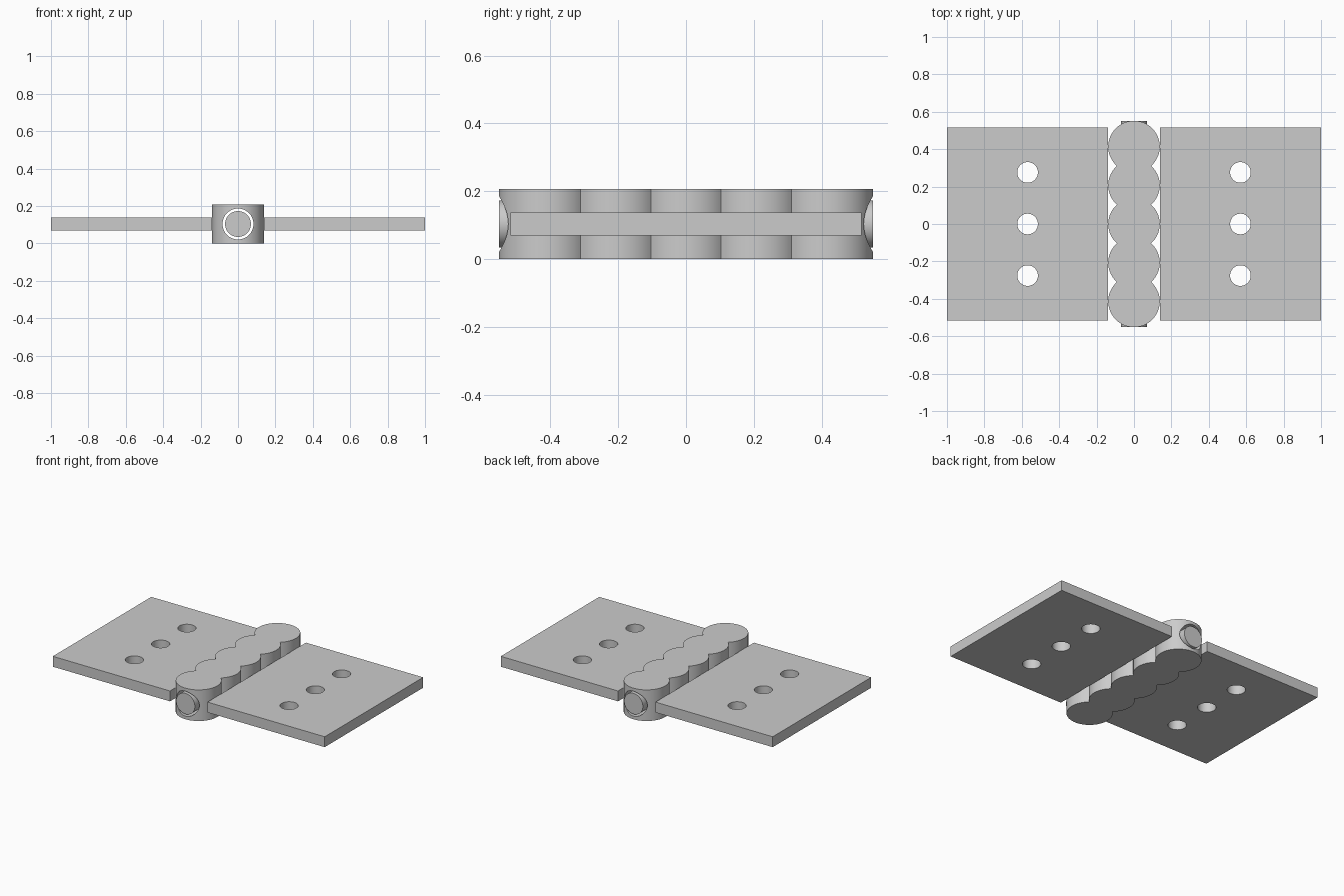
import bpy
import bmesh
from math import pi, sin, cos, acos

if "Cube" in bpy.data.objects:
    bpy.data.objects.remove(bpy.data.objects["Cube"])

U = 2 / 29             # plate thickness, the base unit of the hinge
MID = 1.5 * U          # height of the pin axis
RADIUS = 2 * U         # knuckle radius
PITCH = 3 * U          # knuckle spacing
KNUCKLES = 5

grey = bpy.data.materials.new("light grey")
grey.use_nodes = True
grey.diffuse_color = (0.6, 0.6, 0.6, 1)
grey.node_tree.nodes["Principled BSDF"].inputs["Base Color"].default_value = (0.6, 0.6, 0.6, 1)


def prism(name, outline, z0, z1):
    """Extrude a counter-clockwise outline from z0 to z1."""
    bm = bmesh.new()
    base = bm.faces.new([bm.verts.new((x, y, z0)) for x, y in outline])
    top = bmesh.ops.extrude_face_region(bm, geom=[base])["geom"]
    verts = [v for v in top if isinstance(v, bmesh.types.BMVert)]
    bmesh.ops.translate(bm, verts=verts, vec=(0, 0, z1 - z0))
    bmesh.ops.recalc_face_normals(bm, faces=bm.faces)
    mesh = bpy.data.meshes.new(name)
    bm.to_mesh(mesh)
    bm.free()
    obj = bpy.data.objects.new(name, mesh)
    bpy.context.collection.objects.link(obj)
    mesh.materials.append(grey)
    return obj


def cylinder(name, radius, depth, location, along_y=False):
    bpy.ops.mesh.primitive_cylinder_add(vertices=64, radius=radius, depth=depth, location=location,
                                        rotation=(pi / 2 if along_y else 0, 0, 0))
    obj = bpy.context.object
    obj.name = name
    obj.data.materials.append(grey)
    return obj


def select(obj):
    bpy.ops.object.select_all(action="DESELECT")
    obj.select_set(True)
    bpy.context.view_layer.objects.active = obj


def cut(obj, cutter):
    mod = obj.modifiers.new("hole", "BOOLEAN")
    mod.operation = "DIFFERENCE"
    mod.solver = "EXACT"
    mod.object = cutter
    select(obj)
    bpy.ops.object.modifier_apply(modifier=mod.name)
    bpy.data.objects.remove(cutter)


def smooth(obj):
    select(obj)
    bpy.ops.object.shade_smooth_by_angle(angle=pi / 6)


# Knuckle barrel: scalloped outline of overlapping upright cylinders
seam = acos(PITCH / 2 / RADIUS)
side = []
for i in range(KNUCKLES):
    cy = (i - (KNUCKLES - 1) / 2) * PITCH
    start = -pi / 2 if i == 0 else -pi / 2 + seam
    end = pi / 2 if i == KNUCKLES - 1 else pi / 2 - seam
    steps = 32 if i in (0, KNUCKLES - 1) else 20
    for k in range(steps + 1):
        if i > 0 and k == 0:
            continue       # seam point is shared with the previous arc
        a = start + (end - start) * k / steps
        side.append((RADIUS * cos(a), cy + RADIUS * sin(a)))
outline = side + [(-x, y) for x, y in reversed(side[1:-1])]
barrel = prism("knuckle_barrel", outline, 0, 3 * U)
cut(barrel, cylinder("bore", 1.2 * U, 20 * U, (0, 0, MID), True))
smooth(barrel)

# Hinge pin, loose inside the bore
smooth(cylinder("hinge_pin", U, 16 * U, (0, 0, MID), True))

# Two leaves with three screw holes each
for name, s in (("left_leaf", 1), ("right_leaf", -1)):
    x0, x1 = sorted((s * RADIUS, s * 14.5 * U))
    y = 7.5 * U
    leaf = prism(name, [(x0, -y), (x1, -y), (x1, y), (x0, y)], U, 2 * U)
    for row in (-1, 0, 1):
        cut(leaf, cylinder("screw_hole", 0.8 * U, 4 * U, (s * 8.25 * U, row * 4 * U, MID)))
    smooth(leaf)
